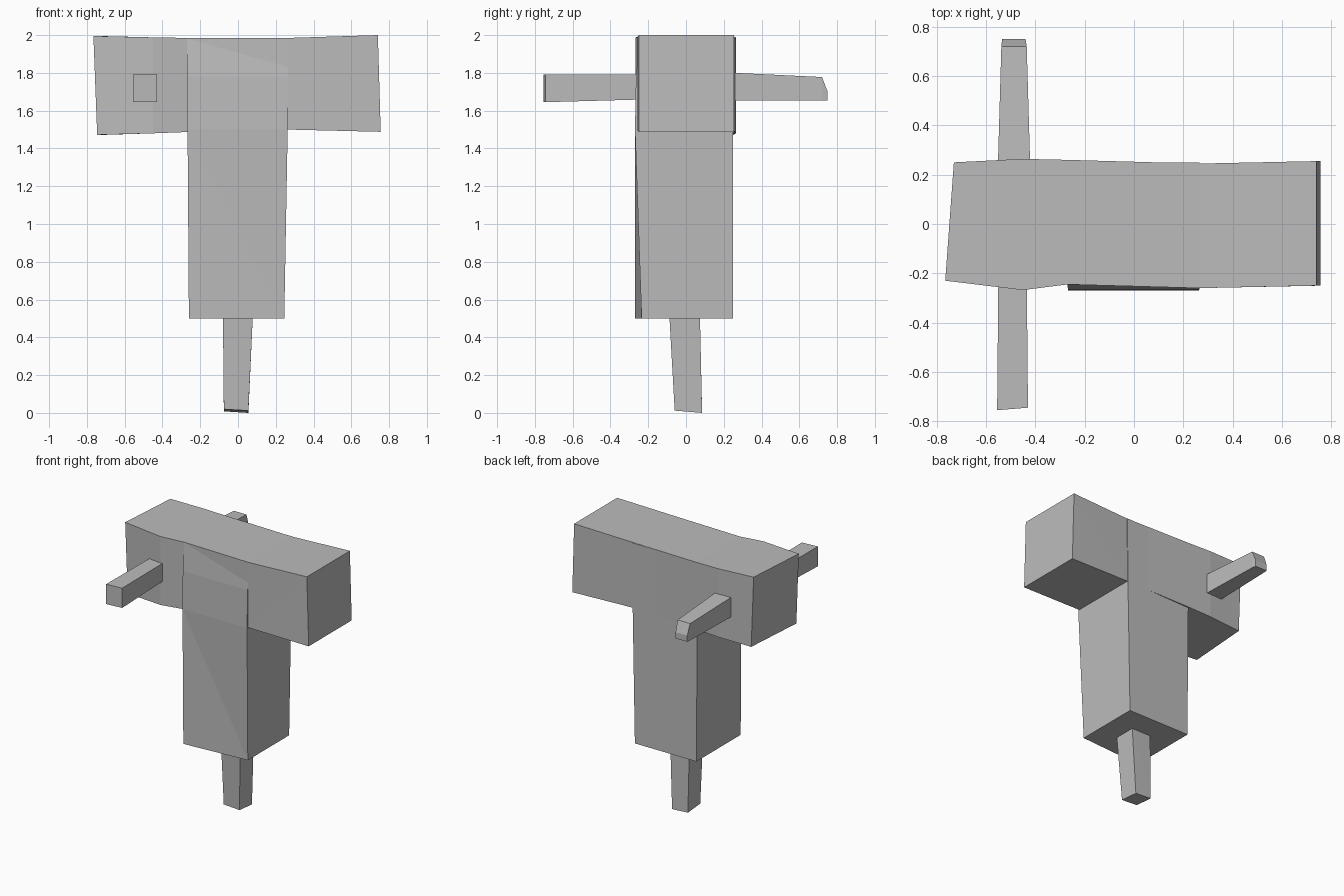
import bpy
import bmesh

old_cube = bpy.data.objects.get("Cube")
if old_cube:
    bpy.data.objects.remove(old_cube, do_unlink=True)

GREY = (0.5, 0.5, 0.5, 1.0)
grey = bpy.data.materials.new("plain grey")
grey.use_nodes = True
grey.diffuse_color = GREY
for node in grey.node_tree.nodes:
    if node.type == 'BSDF_PRINCIPLED':
        node.inputs["Base Color"].default_value = GREY


def section(axis, at, across, up, lean=(0, 0), skew=0):
    """Four-cornered cross-section at a place along an axis.
    lean slants its plane; skew shifts the last-but-low corner sideways."""
    corners = []
    for i, j in ((0, 0), (1, 0), (1, 1), (0, 1)):
        point = [across[i], up[j]]
        if (i, j) == (1, 0):
            point[1] += skew
        point.insert(axis, at + lean[0] * (i - 0.5) + lean[1] * (j - 0.5))
        corners.append(point)
    return corners


def loft(name, axis, sections):
    """Skin a closed, flat-faced bar through a run of cross-sections."""
    bm = bmesh.new()
    rings = [[bm.verts.new(p) for p in section(axis, *s)] for s in sections]
    for a, b in zip(rings, rings[1:]):
        for k in range(4):
            n = (k + 1) % 4
            bm.faces.new((a[k], a[n], b[n], b[k]))
    bm.faces.new(rings[0])
    bm.faces.new(rings[-1])
    bmesh.ops.triangulate(bm, faces=bm.faces[:])
    bmesh.ops.recalc_face_normals(bm, faces=bm.faces[:])
    mesh = bpy.data.meshes.new(name)
    bm.to_mesh(mesh)
    bm.free()
    mesh.materials.append(grey)
    obj = bpy.data.objects.new(name, mesh)
    bpy.context.scene.collection.objects.link(obj)
    return obj


X, Y, Z = range(3)

# Upright block, its front face slightly twisted
loft("upright_block", Z, [
    (0.5, (-0.26, 0.245), (-0.27, 0.25), (0, 0), 0.035),
    (1.5, (-0.267, 0.263), (-0.27, 0.25)),
    (1.78, (-0.268, 0.265), (-0.265, 0.25)),
    (1.983, (-0.27, 0.265), (-0.245, 0.25)),
])

# Crossbar on top, a little uneven along its length
loft("crossbar", X, [
    (-0.738, (-0.23, 0.25), (1.472, 1.995), (0.035, -0.02)),
    (-0.45, (-0.268, 0.264), (1.48, 1.988)),
    (-0.27, (-0.245, 0.26), (1.487, 1.985)),
    (0.265, (-0.26, 0.245), (1.5, 1.985)),
    (0.748, (-0.25, 0.255), (1.488, 2.0), (0, -0.015)),
])

# Front and rear pegs on the right arm
loft("front_peg", Y, [
    (-0.75, (-0.555, -0.43), (1.645, 1.792), (0.01, 0)),
    (-0.2, (-0.55, -0.435), (1.66, 1.792)),
])
loft("rear_peg", Y, [
    (0.2, (-0.553, -0.42), (1.655, 1.803)),
    (0.72, (-0.538, -0.435), (1.654, 1.778)),
    (0.75, (-0.535, -0.44), (1.654, 1.7)),
])

# Foot peg, leaning slightly backward
loft("foot_peg", Z, [
    (0.01, (-0.075, 0.055), (-0.06, 0.085), (-0.008, -0.012)),
    (0.55, (-0.08, 0.08), (-0.09, 0.073)),
])
